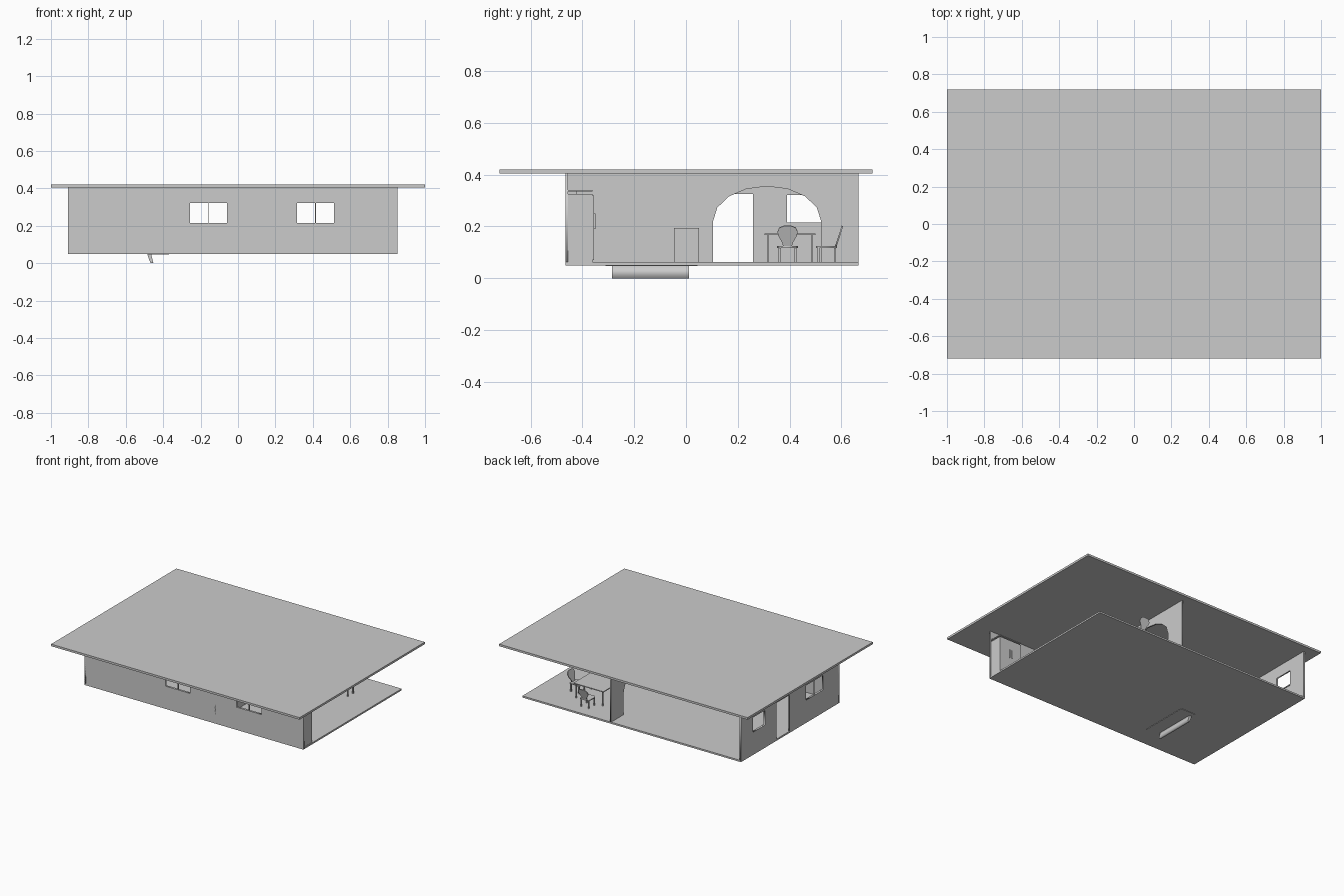
import bpy
from math import radians, cos, sin, pi
from mathutils import Matrix, Euler

if "Cube" in bpy.data.objects:
    bpy.data.objects.remove(bpy.data.objects["Cube"])

I = Matrix.Identity(4)


def box(name, x, y, z, m=I):
    """Box from (min, max) ranges."""
    bpy.ops.mesh.primitive_cube_add(size=1)
    ob = bpy.context.object
    ob.name = name
    size = [b - a for a, b in (x, y, z)]
    mid = [(a + b) / 2 for a, b in (x, y, z)]
    ob.data.transform(m @ Matrix.Translation(mid) @ Matrix.Diagonal(size + [1]))
    return ob


def slab(name, loops, thick, loc, rot, m=I):
    """Flat outline with holes, given thickness, then turned into place."""
    cu = bpy.data.curves.new(name, 'CURVE')
    cu.dimensions = '2D'
    cu.fill_mode = 'BOTH'
    cu.extrude = thick / 2
    for pts in loops:
        s = cu.splines.new('POLY')
        s.points.add(len(pts) - 1)
        for p, (u, v) in zip(s.points, pts):
            p.co = (u, v, 0, 1)
        s.use_cyclic_u = True
    ob = bpy.data.objects.new(name, cu)
    bpy.context.collection.objects.link(ob)
    bpy.ops.object.select_all(action='DESELECT')
    ob.select_set(True)
    bpy.context.view_layer.objects.active = ob
    bpy.ops.object.convert(target='MESH')
    ob = bpy.context.object
    ob.name = name
    e = Euler([radians(a) for a in rot]).to_matrix().to_4x4()
    ob.data.transform(m @ Matrix.Translation(loc) @ e)
    return ob


def rect(a, b, c, d):
    return [(a, c), (b, c), (b, d), (a, d)]


X0, X1, Y0, Y1 = -0.908, 0.852, -0.465, 0.665
F, TOP, T = 0.062, 0.407, 0.01
ALONG_X, ALONG_Y = (90, 0, 0), (90, 0, 90)

# Roof and floor
box("roof", (-1, 1), (-0.72, 0.72), (0.405, 0.42))
box("floor", (X0, X1), (Y0, Y1), (0.05, F))

# Outer walls with window and door openings
front_windows = [(-0.257, -0.06), (0.315, 0.513)]
side_windows = [(-0.28, -0.08), (0.39, 0.528)]
WZ = (0.215, 0.322)
slab("front_wall", [rect(X0, X1, 0.055, TOP)] + [rect(*w, *WZ) for w in front_windows],
     T, (0, Y0 + T / 2, 0), ALONG_X)
left_outline = [(Y0, F), (0.105, F), (0.105, 0.325), (0.258, 0.325), (0.258, F),
                (Y1, F), (Y1, TOP), (Y0, TOP)]
slab("left_wall", [left_outline] + [rect(*w, *WZ) for w in side_windows],
     T, (X0 + T / 2, 0, 0), ALONG_Y)

# Window mullions and sills
for a, b in front_windows:
    c = (a + b) / 2
    box("front_mullion", (c - .002, c + .002), (Y0, Y0 + T), WZ)
    box("front_sill", (a, b), (Y0, Y0 + 0.015), (0.211, 0.215))
for a, b in side_windows:
    box("side_sill", (X0, X0 + 0.015), (a, b), (0.209, 0.215))
box("side_mullion", (X0, X0 + T), (-0.182, -0.178), WZ)

# Dividing wall with faceted arch
arch = [(0.313 + 0.208 * cos(pi * i / 8), 0.222 + 0.133 * sin(pi * i / 8)) for i in range(9)]
divider = [(Y0, F), (0.105, F)] + arch[::-1] + [(0.521, F), (Y1, F), (Y1, TOP), (Y0, TOP)]
slab("dividing_wall", [divider], T, (0.142, 0, 0), ALONG_Y)

# Tall cupboard and low cabinet
box("cupboard", (0.67, 0.848), (Y0 + T, -0.36), (F, 0.325))
box("cupboard_top", (0.67, 0.848), (Y0 + T, -0.36), (0.335, 0.341))
box("cupboard_riser", (0.68, 0.84), (Y0 + T, -0.42), (0.325, 0.335))
for x in (0.672, 0.762):
    box("cupboard_door", (x, x + 0.084), (-0.36, -0.356), (0.07, 0.32))
for x in (0.748, 0.766):
    box("cupboard_handle", (x, x + 0.004), (-0.356, -0.35), (0.19, 0.25))
box("low_cabinet", (0.147, 0.24), (-0.047, 0.051), (F, 0.195))

# Slanted panel and plate under the floor
slab("under_panel", [[(-0.486, 0.05), (-0.468, 0.0), (-0.452, 0.0), (-0.465, 0.05)]],
     0.297, (0, -0.1365, 0), ALONG_X)
box("under_plate", (-0.485, -0.368), (-0.31, 0.045), (0.047, 0.0505))

# Dining table
box("table_top", (0.315, 0.555), (0.303, 0.5), (0.167, 0.173))
for x in (0.328, 0.542):
    for y in (0.316, 0.487):
        box("table_leg", (x - .004, x + .004), (y - .004, y + .004), (F, 0.167))


# Balloon-back chairs
def chair(x, y, turn):
    m = Matrix.Translation((x, y, F)) @ Matrix.Rotation(radians(turn), 4, 'Z')
    half = [(0.016, 0), (0.022, 0.02), (0.036, 0.045), (0.039, 0.06), (0.032, 0.077), (0.015, 0.084)]
    back = half + [(-u, v) for u, v in reversed(half)]
    slab("chair_back", [back], 0.006, (0, 0.033, 0.06), (72, 0, 0), m)
    seat = [(0.036, 0.038), (-0.036, 0.038), (-0.04, -0.03), (-0.03, -0.044), (0.03, -0.044), (0.04, -0.03)]
    slab("chair_seat", [seat], 0.007, (0, 0, 0.059), (0, 0, 0), m)
    for lx in (-0.03, 0.03):
        for ly in (-0.034, 0.03):
            box("chair_leg", (lx - .004, lx + .004), (ly - .004, ly + .004), (0, 0.057), m)


chair(0.41, 0.545, 0)
chair(0.60, 0.392, -90)
